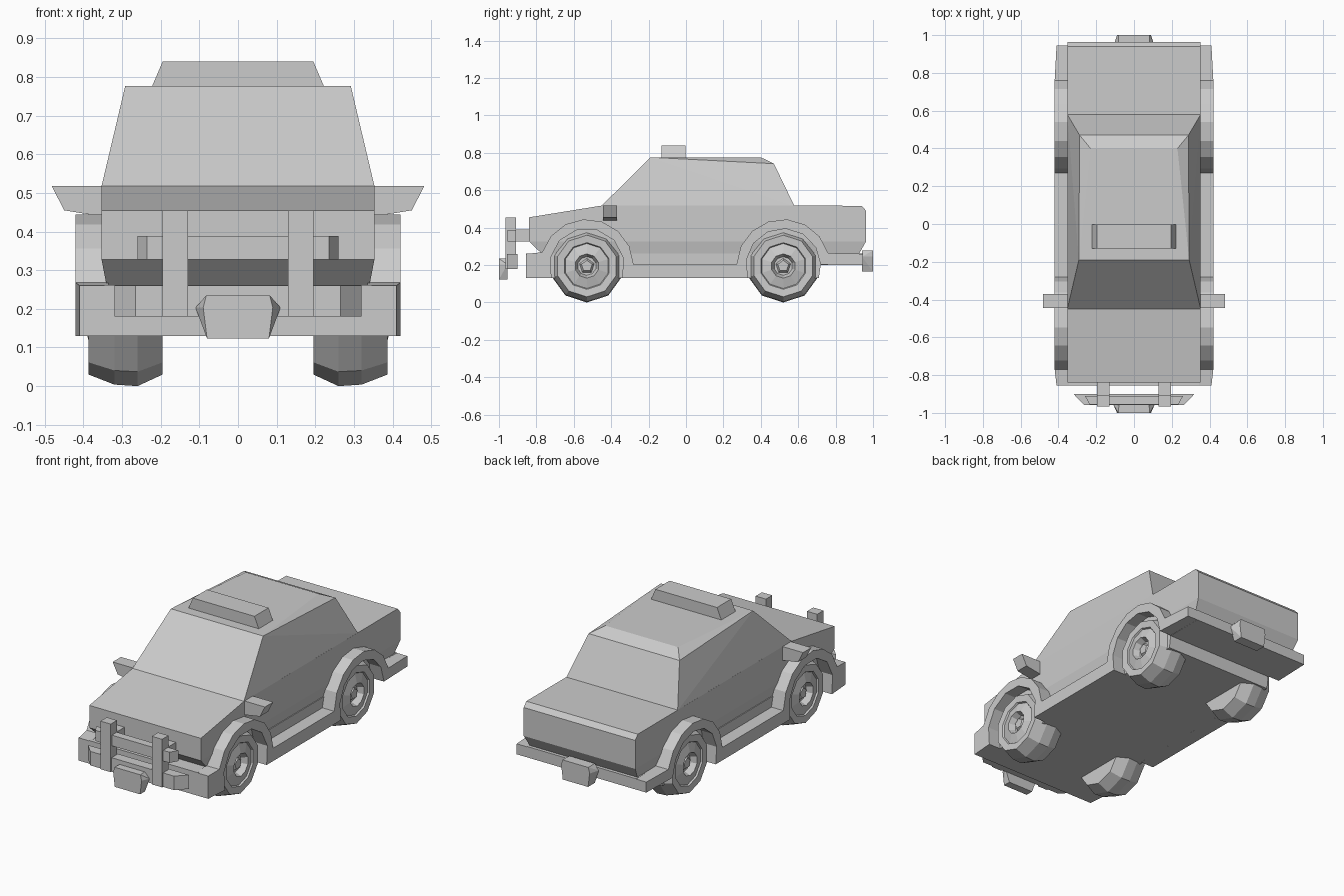
import bpy, bmesh
from math import sin, cos, pi, radians

if "Cube" in bpy.data.objects:
    bpy.data.objects.remove(bpy.data.objects["Cube"])


def finish(name, bm):
    bmesh.ops.recalc_face_normals(bm, faces=bm.faces[:])
    me = bpy.data.meshes.new(name)
    bm.to_mesh(me)
    bm.free()
    ob = bpy.data.objects.new(name, me)
    bpy.context.collection.objects.link(ob)
    return ob


def hull(name, pts, mirror=True):
    """Convex solid around points, optionally mirrored in x."""
    bm = bmesh.new()
    for x, y, z in pts:
        bm.verts.new((x, y, z))
        if mirror:
            bm.verts.new((-x, y, z))
    bmesh.ops.convex_hull(bm, input=bm.verts[:])
    bmesh.ops.dissolve_limit(bm, angle_limit=0.01, verts=bm.verts[:], edges=bm.edges[:])
    return finish(name, bm)


def box(name, x0, x1, y0, y1, z0, z1):
    return hull(name, [(x, y, z) for x in (x0, x1) for y in (y0, y1) for z in (z0, z1)], False)


def extrude_side(name, profile, x0, x1):
    """Extrude a (y, z) outline from x0 to x1."""
    bm = bmesh.new()
    face = bm.faces.new([bm.verts.new((x0, y, z)) for y, z in profile])
    ext = bmesh.ops.extrude_face_region(bm, geom=[face])
    for v in ext['geom']:
        if isinstance(v, bmesh.types.BMVert):
            v.co.x = x1
    return finish(name, bm)


def arc(cy, r, a0, a1, n=7):
    return [(cy + r * cos(radians(a0 + (a1 - a0) * i / n)),
             0.195 + r * sin(radians(a0 + (a1 - a0) * i / n))) for i in range(n + 1)]


# Lower body with hood and trunk
W = 0.353
hull("body", [(0.34, -0.77, 0.26), (0.34, 0.925, 0.26), (W, -0.84, 0.327), (W, 0.963, 0.327),
              (W, -0.84, 0.455), (W, -0.45, 0.518), (W, 0.94, 0.517), (W, 0.963, 0.49)])

# Cabin with chamfered roof
hull("cabin", [(W, -0.45, 0.518), (W, 0.58, 0.515), (0.292, -0.19, 0.776),
               (0.23, 0.40, 0.776), (0.288, 0.47, 0.742)])

# Roof light
hull("roof_light", [(x, y, z) for x, z in ((0.225, 0.77), (0.195, 0.84)) for y in (-0.13, -0.002)])

# Floor stepping up under the rear bumper
extrude_side("floor", [(-0.855, 0.13), (0.71, 0.13), (0.72, 0.2), (0.945, 0.2),
                       (0.945, 0.262), (-0.855, 0.262)], -0.345, 0.345)

# Side skirt: bumper ends, wheel arches and sill in one outline
F, R = -0.53, 0.52
skirt = ([(-0.855, 0.13), (-0.855, 0.26)] + arc(F, 0.25, 163, 2) + arc(R, 0.25, 178, 16)
         + [(0.945, 0.26), (0.945, 0.2)] + arc(R, 0.2, 2, 199) + arc(F, 0.2, -19, 199))
for s, side in ((1, "right"), (-1, "left")):
    ob = extrude_side(side + "_skirt", skirt, s * 0.335, s * 0.42)
    for v in ob.data.vertices:
        if abs(v.co.y) > 0.8 and abs(v.co.x) > 0.4:
            v.co.x = s * 0.41

# Wheels: ten-sided rings with a recessed five-sided hub
def wheel(name, s, cy):
    bm = bmesh.new()
    rings = []
    for x, r in ((0.195, 0.165), (0.26, 0.195), (0.32, 0.191), (0.387, 0.165),
                 (0.384, 0.125), (0.375, 0.12), (0.39, 0.065), (0.355, 0.05)):
        rings.append([bm.verts.new((s * x, cy + r * sin(pi * i / 5), 0.195 - r * cos(pi * i / 5)))
                      for i in range(10)])
    for a, b in zip(rings, rings[1:]):
        for i in range(10):
            j = (i + 1) % 10
            bm.faces.new((a[i], a[j], b[j], b[i]))
    bm.faces.new(rings[0])
    bm.faces.new(rings[-1])
    finish(name, bm)
    # hub cap
    pts = [(s * x, cy + r * sin(2 * pi * i / 5), 0.195 + r * cos(2 * pi * i / 5))
           for x, r in ((0.35, 0.045), (0.372, 0.03)) for i in range(5)]
    hull(name + "_hub", pts, False)


for s, side in ((1, "right"), (-1, "left")):
    wheel("front_" + side + "_wheel", s, F)
    wheel("rear_" + side + "_wheel", s, R)
    # Door mirror
    hull(side + "_mirror", [(s * x, y, z) for y in (-0.445, -0.37) for x, z in
                            ((0.34, 0.518), (0.482, 0.518), (0.45, 0.455), (0.34, 0.437))], False)
    # Bull bar upright and its mount
    a, b = sorted((s * 0.13, s * 0.195))
    box(side + "_bar_upright", a, b, -0.965, -0.908, 0.18, 0.455)
    box(side + "_bar_mount", a, b, -0.91, -0.83, 0.327, 0.39)

# Bull bar cross rails with tapered ends
hull("lower_rail", [(x, y, z) for z in (0.18, 0.26) for x, y in ((0.32, -0.90), (0.265, -0.957))])
hull("middle_rail", [(x, y, z) for z in (0.327, 0.388) for x, y in ((0.26, -0.91), (0.235, -0.955))])

# Number plates, front and rear
for name, y0, y1, z in (("front_plate", -0.955, -1.0, 0.123), ("rear_plate", 0.94, 1.0, 0.165)):
    hull(name, [(0.11, y0, z + 0.08), (0.08, y0, z + 0.112), (0.08, y0, z),
                (0.082, y1, z + 0.112), (0.08, y1, z), (0.09, y1, z + 0.08)])
